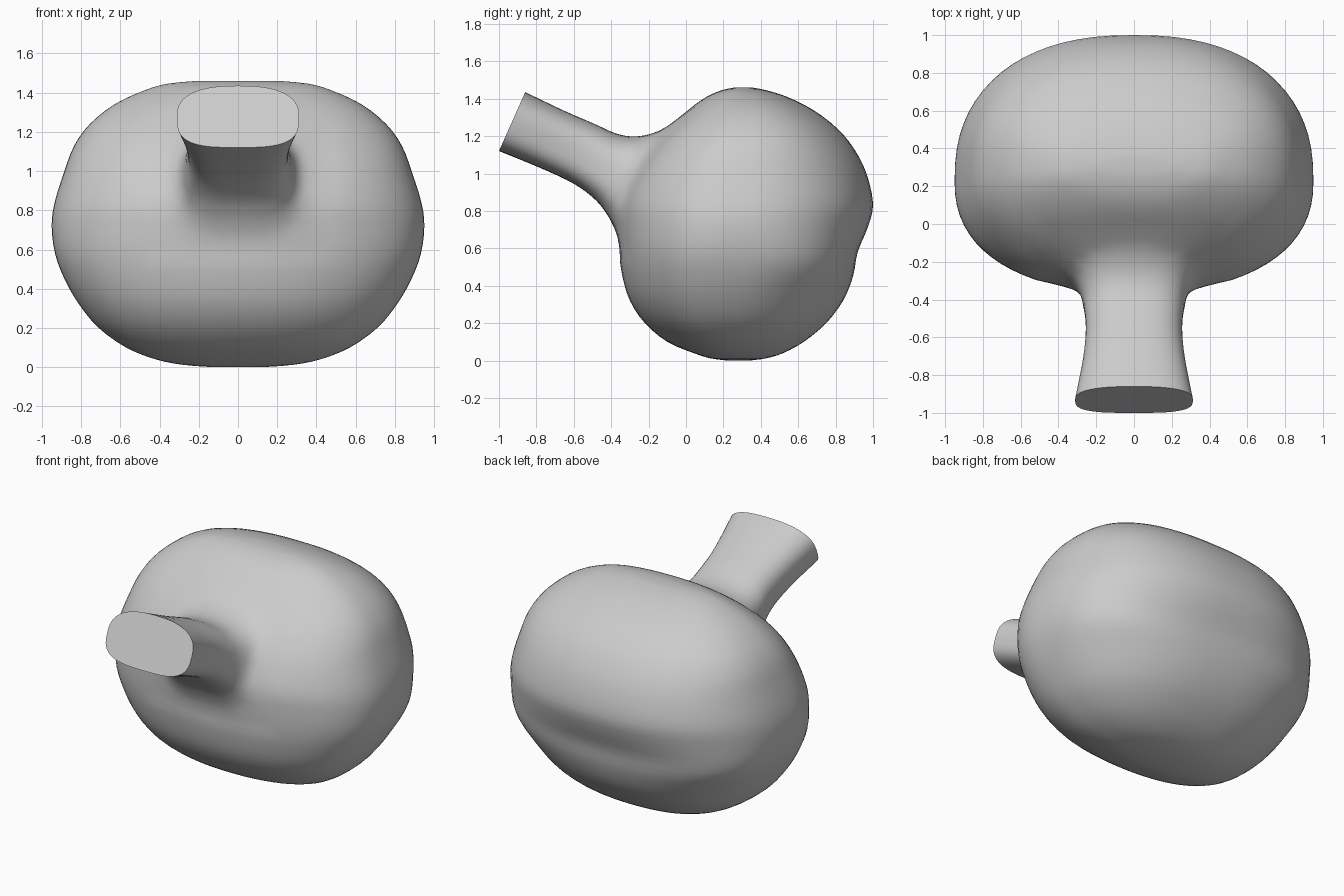
import bpy, bmesh
from math import sin, cos, pi, exp
from mathutils import Vector

if "Cube" in bpy.data.objects:
    bpy.data.objects.remove(bpy.data.objects["Cube"])


def smooth_rows(rows, steps):
    """Catmull-Rom interpolation of a short table of key sections."""
    out = []
    v = [Vector(r) for r in rows]
    for i in range(len(v) - 1):
        a, b, c, d = v[max(i - 1, 0)], v[i], v[i + 1], v[min(i + 2, len(v) - 1)]
        for s in range(steps):
            t = s / steps
            out.append(0.5 * (2 * b + (c - a) * t + (2 * a - 5 * b + 4 * c - d) * t * t
                              + (3 * b - a - 3 * c + d) * t ** 3))
    return out + [v[-1]]


def spow(x, n):
    return (1 if x >= 0 else -1) * abs(x) ** (2 / n)


def loft(name, rings):
    bm = bmesh.new()
    loops = [[bm.verts.new(p) for p in r] for r in rings]
    n = len(loops[0])
    for a, b in zip(loops, loops[1:]):
        for i in range(n):
            j = (i + 1) % n
            bm.faces.new((a[i], a[j], b[j], b[i]))
    bm.faces.new(loops[0][::-1])
    bm.faces.new(loops[-1])
    bmesh.ops.recalc_face_normals(bm, faces=bm.faces)
    me = bpy.data.meshes.new(name)
    bm.to_mesh(me)
    bm.free()
    ob = bpy.data.objects.new(name, me)
    bpy.context.collection.objects.link(ob)
    return ob


# Bulbous body: horizontal sections (z, front y, back y, half width)
body_keys = [
    (0.0, .22, .34, .12), (.012, .13, .43, .28), (.04, .04, .52, .42),
    (.10, -.10, .63, .57), (.20, -.22, .75, .71), (.32, -.30, .84, .81),
    (.45, -.34, .893, .885), (.58, -.358, .918, .933), (.72, -.365, .975, .95),
    (.84, -.36, 1.0, .935), (1.0, -.30, .965, .885), (1.13, -.21, .90, .835),
    (1.24, -.11, .81, .755), (1.34, .01, .68, .63), (1.41, .11, .54, .48),
    (1.445, .19, .43, .36), (1.46, .26, .35, .20)]
rings = []
for z, yf, yb, hx in smooth_rows(body_keys, 3):
    mid = yf + .44 * (yb - yf)
    n = 2.35 + .4 * exp(-((z - .54) / .13) ** 2)   # dent fades to the sides
    ring = []
    for i in range(72):
        t = 2 * pi * i / 72
        m = n if sin(t) > 0 else 2.3
        s = spow(sin(t), m)
        ring.append((hx * spow(cos(t), m), mid + s * ((yb - mid) if s > 0 else (mid - yf)), z))
    rings.append(ring)
body = loft("bulb_body", rings)

# Flared spout: sections (top y, top z, bottom y, bottom z, half width)
neck_keys = [
    (-.86, 1.435, -1.0, 1.12, .312), (-.65, 1.335, -.78, 1.03, .27),
    (-.50, 1.27, -.60, .945, .255), (-.36, 1.21, -.48, .855, .27),
    (-.25, 1.20, -.41, .76, .30), (-.13, 1.235, -.37, .67, .35),
    (-.02, 1.30, -.33, .60, .38), (.12, 1.34, -.15, .58, .38)]
rings = []
for ty, tz, by, bz, hx in smooth_rows(neck_keys, 4):
    ring = []
    for i in range(48):
        t = 2 * pi * i / 48
        n = 2.5 if sin(t) > 0 else 3.2
        k = .5 + .5 * spow(sin(t), n)
        ring.append((hx * spow(cos(t), n), by + (ty - by) * k, bz + (tz - bz) * k))
    rings.append(ring)
neck = loft("spout", rings)

# Weld the spout into the body
bpy.context.view_layer.objects.active = body
body.select_set(True)
mod = body.modifiers.new("join", 'BOOLEAN')
mod.operation = 'UNION'
mod.solver = 'EXACT'
mod.object = neck
bpy.ops.object.modifier_apply(modifier=mod.name)
bpy.data.objects.remove(neck, do_unlink=True)

# Blend the seam around the spout root
bm = bmesh.new()
bm.from_mesh(body.data)
bmesh.ops.remove_doubles(bm, verts=bm.verts, dist=.006)
bmesh.ops.triangulate(bm, faces=bm.faces)
seam = [v for v in bm.verts if -.42 < v.co.y < .02 and abs(v.co.x) < .5 and .55 < v.co.z < 1.36]
for _ in range(8):
    bmesh.ops.smooth_vert(bm, verts=seam, factor=.5, use_axis_x=True, use_axis_y=True, use_axis_z=True)
bm.to_mesh(body.data)
bm.free()
bpy.ops.object.shade_smooth_by_angle(angle=0.9)
